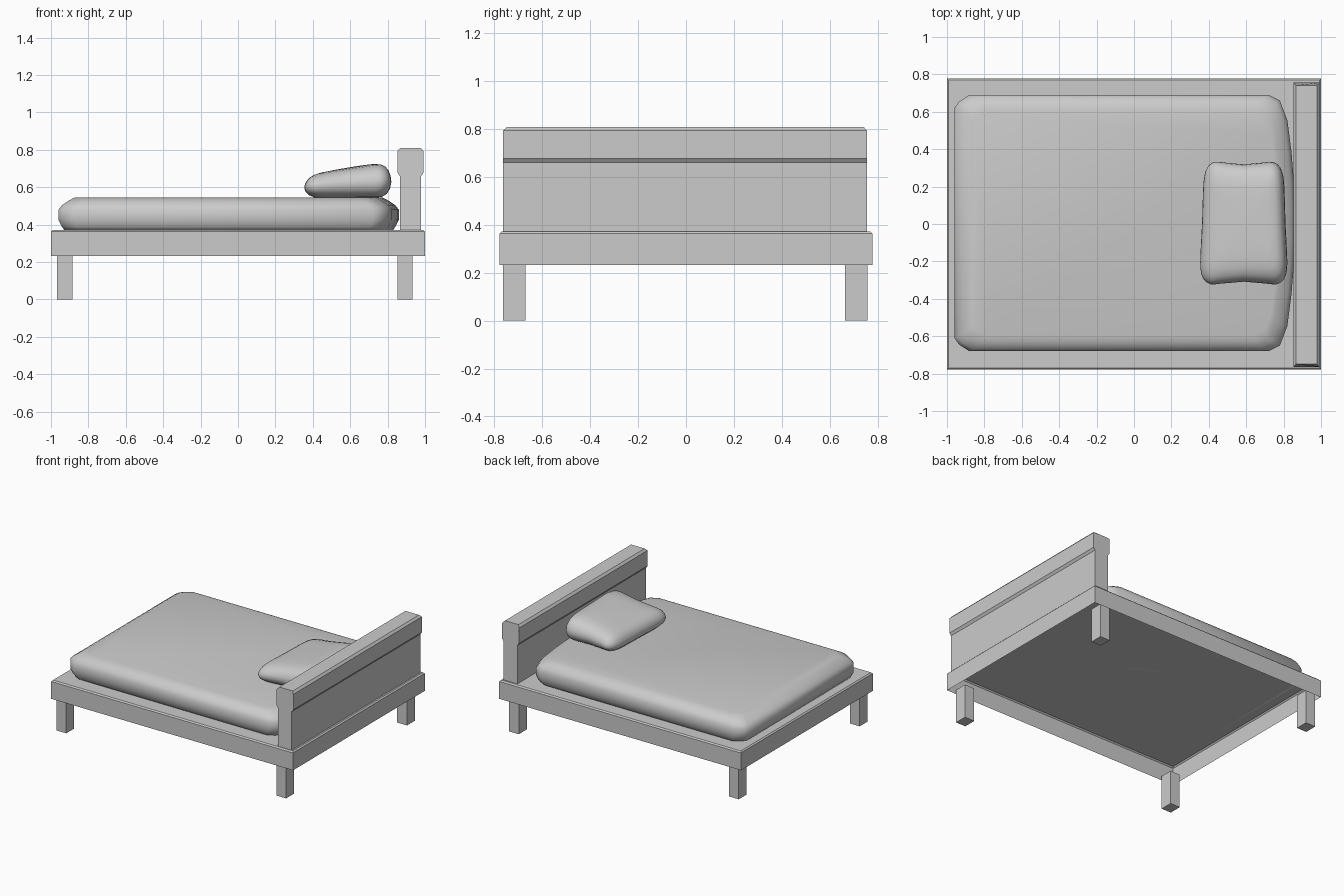
import bpy, bmesh, math

if "Cube" in bpy.data.objects:
    bpy.data.objects.remove(bpy.data.objects["Cube"])


def finish(bm, name, smooth=None, recalc=True):
    if recalc:
        bmesh.ops.recalc_face_normals(bm, faces=bm.faces[:])
    me = bpy.data.meshes.new(name)
    bm.to_mesh(me)
    bm.free()
    ob = bpy.data.objects.new(name, me)
    bpy.context.collection.objects.link(ob)
    if smooth:
        bpy.ops.object.select_all(action='DESELECT')
        ob.select_set(True)
        bpy.context.view_layer.objects.active = ob
        bpy.ops.object.shade_smooth_by_angle(angle=math.radians(smooth))
    return ob


def box_bm(x0, x1, y0, y1, z0, z1):
    bm = bmesh.new()
    bmesh.ops.create_cube(bm, size=1)
    for v in bm.verts:
        v.co = ((x0 + x1) / 2 + v.co.x * (x1 - x0),
                (y0 + y1) / 2 + v.co.y * (y1 - y0),
                (z0 + z1) / 2 + v.co.z * (z1 - z0))
    return bm


def loft(rings, name, smooth):
    """Skin closed rings of equal length and cap both ends."""
    bm = bmesh.new()
    vs = [[bm.verts.new(p) for p in r] for r in rings]
    n = len(vs[0])
    for a, b in zip(vs, vs[1:]):
        for i in range(n):
            j = (i + 1) % n
            bm.faces.new((a[i], a[j], b[j], b[i]))
    bm.faces.new(vs[0])
    bm.faces.new(vs[-1])
    return finish(bm, name, smooth)


# Bed frame: thin shell with eased top edge, open underneath
bm = box_bm(-1, 1, -0.778, 0.778, 0.233, 0.372)
top_edges = [e for e in bm.edges if all(v.co.z > 0.3 for v in e.verts)]
bmesh.ops.bevel(bm, geom=top_edges, offset=0.009, segments=1, affect='EDGES')
bm.normal_update()
under = [f for f in bm.faces if f.normal.z < -0.9]
bmesh.ops.delete(bm, geom=under, context='FACES_ONLY')
finish(bm, "bed_frame", recalc=False)

# Legs
for xn, x0, x1 in (("foot", -0.967, -0.886), ("head", 0.852, 0.933)):
    for yn, y0, y1 in (("front", -0.764, -0.67), ("back", 0.664, 0.758)):
        finish(box_bm(x0, x1, y0, y1, 0, 0.255), f"{xn}_{yn}_leg")

# Headboard: profile in x/z, extruded along y, ends pulled in at the top bevel
half = [(0.057, 0.368), (0.057, 0.66), (0.07, 0.678), (0.07, 0.793), (0.056, 0.809)]
profile = [(0.922 + a, z) for a, z in half] + [(0.922 - a, z) for a, z in reversed(half)]
ends = [[(x, -0.004 + s * (0.745 if z > 0.8 else 0.76), z) for x, z in profile] for s in (-1, 1)]
loft(ends, "headboard", None)

# Mattress: rounded plan outline with a bulging head end
plan = [(0.86, 0.1), (0.855, 0.22), (0.842, 0.38), (0.82, 0.55), (0.78, 0.655), (0.72, 0.685),
        (-0.88, 0.685), (-0.935, 0.65), (-0.96, 0.615)]
plan += [(x, -y) for x, y in reversed(plan)]
levels = [(0.372, 0.03, 0.02), (0.39, 0.018, 0.008), (0.425, 0, 0), (0.48, 0, 0),
          (0.505, 0.02, 0.01), (0.525, 0.05, 0.027), (0.538, 0.072, 0.05), (0.546, 0.09, 0.085)]
rings = [[(-0.05 + (x + 0.05) * (1 - dx / 0.905), 0.005 + y * (1 - dy / 0.685), z)
          for x, y in plan] for z, dx, dy in levels]
loft(rings, "mattress", 50)

# Pillow: soft squarish cushion, fuller towards the headboard, pinched sides
prof = [(0.03, 0), (0.5, 0), (0.78, 0.01), (0.9, 0.1), (0.97, 0.24), (1, 0.42), (0.985, 0.58),
        (0.94, 0.74), (0.87, 0.86), (0.76, 0.94), (0.6, 0.98), (0.4, 0.99), (0.2, 1), (0.03, 1)]
N = 48
rings = []
for s, t in prof:
    ring = []
    for i in range(N):
        a = 2 * math.pi * i / N
        c, d = math.cos(a), math.sin(a)
        u = s * math.copysign(abs(c) ** 0.35, c)
        v = s * math.copysign(abs(d) ** 0.35, d)
        x = 0.587 + u * (0.23 - 0.014 * v) * (0.97 + 0.045 * v * v)
        y = 0.005 + v * 0.337 * (0.93 + 0.07 * min(1, 2 * u * u))
        top = 0.705 + 0.038 * u
        ring.append((x, y, 0.545 + t * (top - 0.545)))
    rings.append(ring)
loft(rings, "pillow", 60)
